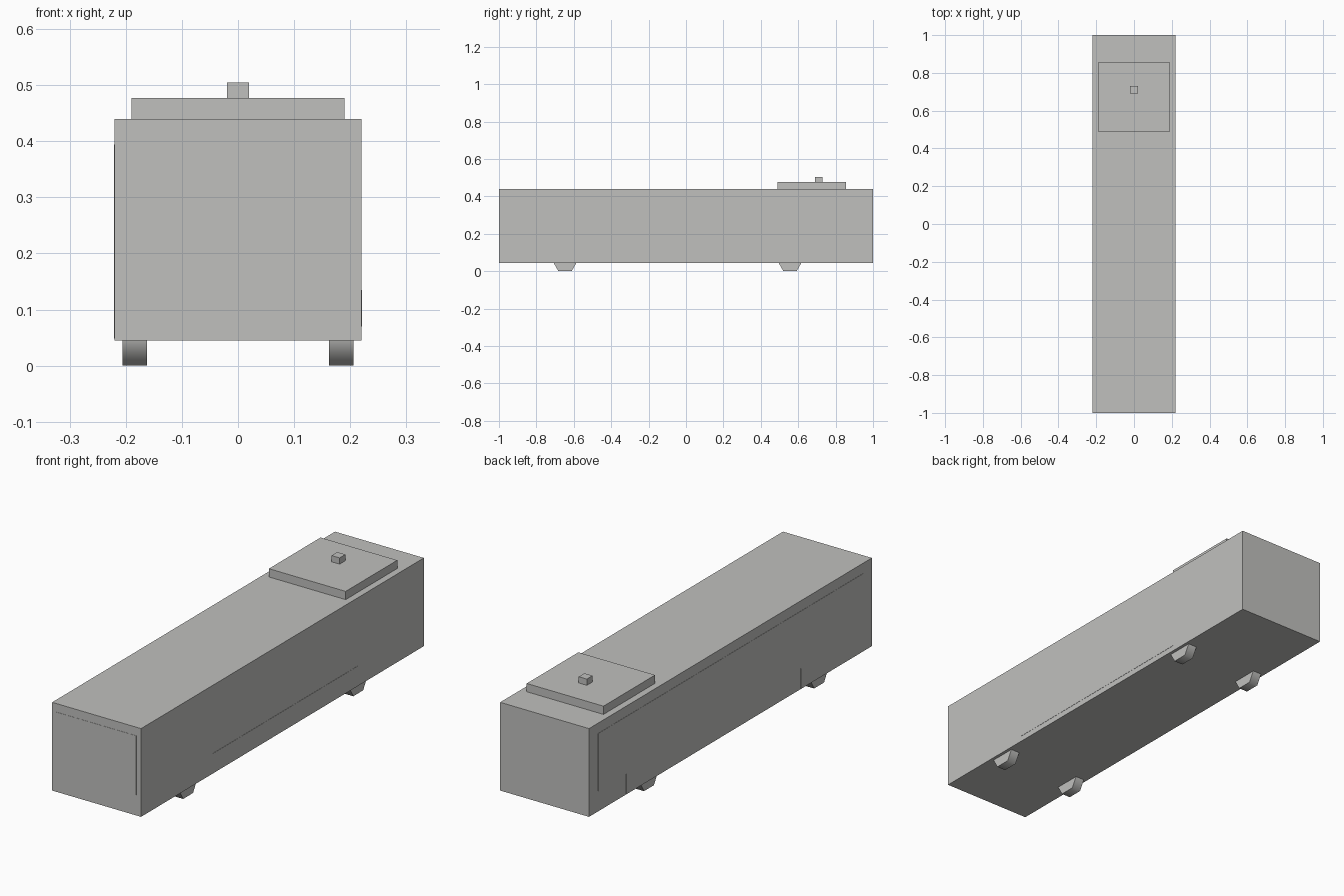
import bpy, bmesh, math
from mathutils import Matrix

if "Cube" in bpy.data.objects:
    bpy.data.objects.remove(bpy.data.objects["Cube"])

grey = bpy.data.materials.new("warm_grey")
grey.diffuse_color = (0.53, 0.53, 0.515, 1)
grey.use_nodes = True
grey.node_tree.nodes["Principled BSDF"].inputs["Base Color"].default_value = grey.diffuse_color


def add_mesh(name, bm):
    bmesh.ops.recalc_face_normals(bm, faces=bm.faces)
    mesh = bpy.data.meshes.new(name)
    bm.to_mesh(mesh)
    bm.free()
    mesh.materials.append(grey)
    obj = bpy.data.objects.new(name, mesh)
    bpy.context.collection.objects.link(obj)
    return obj


def box(name, x0, x1, y0, y1, z0, z1):
    bm = bmesh.new()
    bmesh.ops.create_cube(bm, size=1)
    for v in bm.verts:
        v.co = (x1 if v.co.x > 0 else x0,
                y1 if v.co.y > 0 else y0,
                z1 if v.co.z > 0 else z0)
    return add_mesh(name, bm)


def wheel(name, x, y, radius=0.07, width=0.044):
    # six-sided wheel, its axle along x and a flat side on the ground
    bm = bmesh.new()
    bmesh.ops.create_cone(bm, cap_ends=True, segments=6, radius1=radius,
                          radius2=radius, depth=width)
    spin = Matrix.Rotation(math.pi / 2, 4, 'Y')
    bmesh.ops.transform(bm, matrix=spin, verts=bm.verts)
    if min(v.co.z for v in bm.verts) < -radius * 0.95:
        bmesh.ops.transform(bm, matrix=Matrix.Rotation(math.pi / 6, 4, 'X'), verts=bm.verts)
    lift = radius * math.cos(math.pi / 6)
    bmesh.ops.translate(bm, vec=(x, y, lift), verts=bm.verts)
    for f in bm.faces:
        f.smooth = len(f.verts) == 4
    for e in bm.edges:
        e.smooth = all(f.smooth for f in e.link_faces)
    return add_mesh(name, bm)


# Bus body
W, BOTTOM, ROOF = 0.22, 0.045, 0.44
box("body", -W, W, -1, 1, BOTTOM, ROOF)

# Roof unit and its small vent
box("roof_unit", -0.19, 0.19, 0.49, 0.855, ROOF, 0.477)
box("roof_vent", -0.02, 0.02, 0.69, 0.73, 0.477, 0.505)

# Windscreen plate
T = 0.001
box("windscreen", -0.197, 0.197, -1 - T, -1, 0.138, 0.402)

# Side strip low on the right
box("side_strip", W, W + T, -0.505, 0.53, 0.07, 0.135)

# Left glazing: one plate with a window band and three doors reaching down
SILL, HEAD, DOOR = 0.137, 0.394, 0.048
outline = [(-0.943, HEAD), (-0.943, SILL)]
for y0, y1 in ((-0.759, -0.496), (-0.142, 0.12), (0.482, 0.738)):
    outline += [(y0, SILL), (y0, DOOR), (y1, DOOR), (y1, SILL)]
outline += [(0.936, SILL), (0.936, HEAD)]
bm = bmesh.new()
face = bm.faces.new([bm.verts.new((-W, y, z)) for y, z in outline])
out = bmesh.ops.extrude_face_region(bm, geom=[face])
bmesh.ops.translate(bm, vec=(-T, 0, 0),
                    verts=[g for g in out["geom"] if isinstance(g, bmesh.types.BMVert)])
add_mesh("left_windows_and_doors", bm)

# Wheels
for side, x in (("left", -0.184), ("right", 0.184)):
    for end, y in (("front", -0.647), ("rear", 0.556)):
        wheel(f"{end}_{side}_wheel", x, y)
